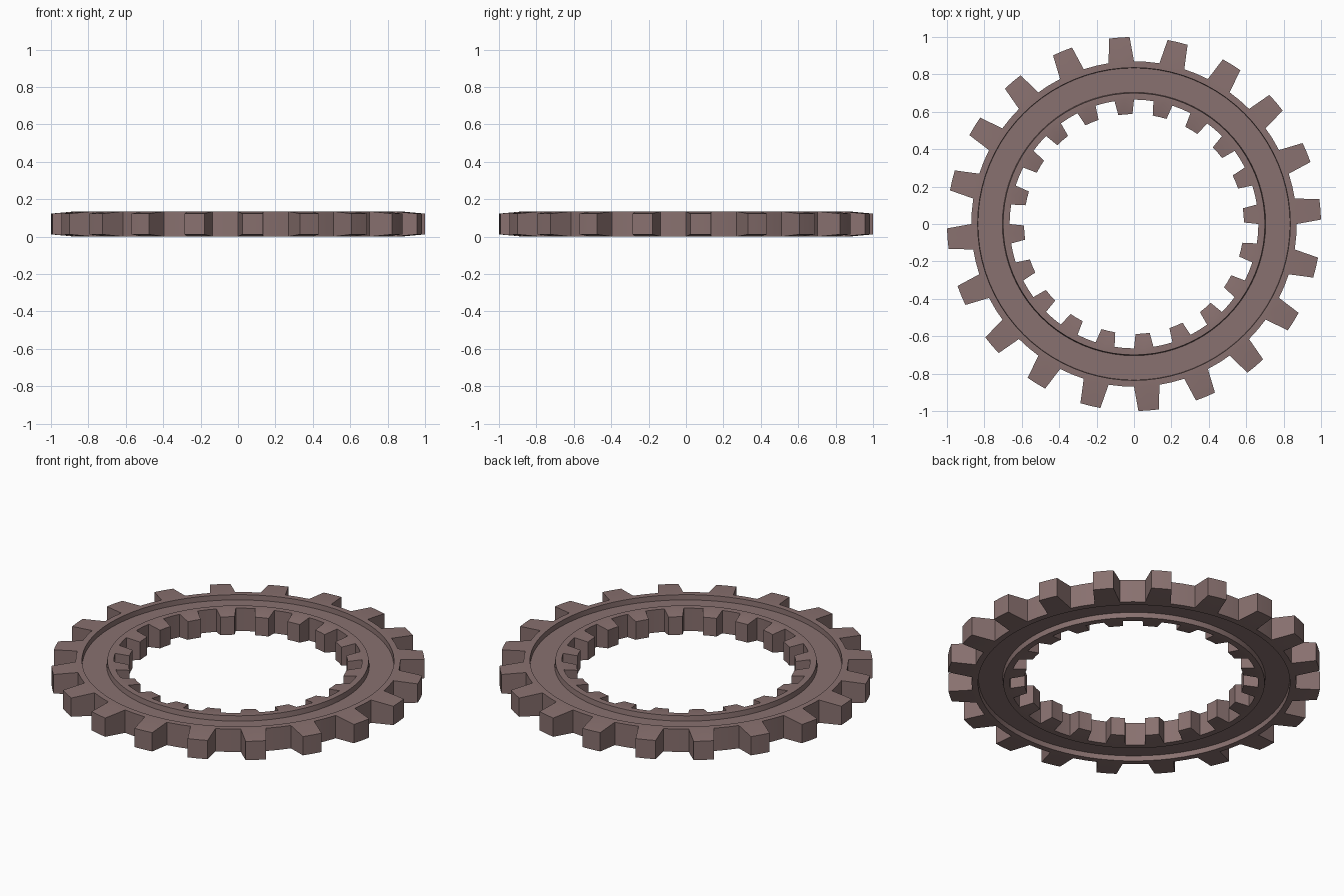
import bpy, bmesh, math

if "Cube" in bpy.data.objects:
    bpy.data.objects.remove(bpy.data.objects["Cube"])

TEETH = 20
STEPS = TEETH * 4          # four stations per tooth pitch
H = 0.135                  # full thickness
GROOVE = 0.03              # depth of the groove on both faces

# Ring cross-section (radius, z), closed loop
SECTION = [(0.87, 0.0), (0.87, H), (0.836, H), (0.834, H - GROOVE),
           (0.704, H - GROOVE), (0.70, H), (0.665, H), (0.665, 0.0),
           (0.70, 0.0), (0.704, GROOVE), (0.834, GROOVE), (0.836, 0.0)]
OUTER, INNER = (0, 1), (7, 6)   # bottom/top section indices carrying teeth


def polar(r, deg, z):
    a = math.radians(deg)
    return (r * math.cos(a), r * math.sin(a), z)


def add_tooth(bm, rings, first, ids, radius, inset, taper):
    """Tapered tooth over two ring segments, growing from the wall."""
    lo = [rings[(first + k) % STEPS][ids[0]] for k in range(3)]
    hi = [rings[(first + k) % STEPS][ids[1]] for k in range(3)]
    start = first * 360 / STEPS
    angles = (start + inset, start + 4.5, start + 9 - inset)
    tip_lo = [bm.verts.new(polar(radius, a, taper)) for a in angles]
    tip_hi = [bm.verts.new(polar(radius, a, H - taper)) for a in angles]
    for k in range(2):
        bm.faces.new((tip_lo[k], tip_lo[k + 1], tip_hi[k + 1], tip_hi[k]))
        bm.faces.new((hi[k], hi[k + 1], tip_hi[k + 1], tip_hi[k]))
        bm.faces.new((lo[k], lo[k + 1], tip_lo[k + 1], tip_lo[k]))
    for k in (0, 2):
        bm.faces.new((lo[k], hi[k], tip_hi[k], tip_lo[k]))


bm = bmesh.new()

# Grooved ring body, leaving the walls open where teeth attach
rings = [[bm.verts.new(polar(r, i * 360 / STEPS, z)) for r, z in SECTION]
         for i in range(STEPS)]
n = len(SECTION)
for i in range(STEPS):
    a, b = rings[i], rings[(i + 1) % STEPS]
    for j in range(n):
        if j in (0, 6) and i % 4 < 2:
            continue
        k = (j + 1) % n
        bm.faces.new((a[j], b[j], b[k], a[k]))

# Outer and inner teeth
for t in range(TEETH):
    add_tooth(bm, rings, t * 4, OUTER, 1.0, 1.35, 0.012)
    add_tooth(bm, rings, t * 4, INNER, 0.588, 0.8, 0.014)

bmesh.ops.recalc_face_normals(bm, faces=bm.faces)
mesh = bpy.data.meshes.new("ring_gear")
bm.to_mesh(mesh)
bm.free()

gear = bpy.data.objects.new("ring_gear", mesh)
bpy.context.collection.objects.link(gear)
mat = bpy.data.materials.new("brown_metal")
mat.diffuse_color = (0.25, 0.165, 0.16, 1)
mat.use_nodes = True
mat.node_tree.nodes["Principled BSDF"].inputs["Base Color"].default_value = mat.diffuse_color
mesh.materials.append(mat)

bpy.context.view_layer.objects.active = gear
gear.select_set(True)
bpy.ops.object.shade_smooth_by_angle(angle=math.radians(30))
